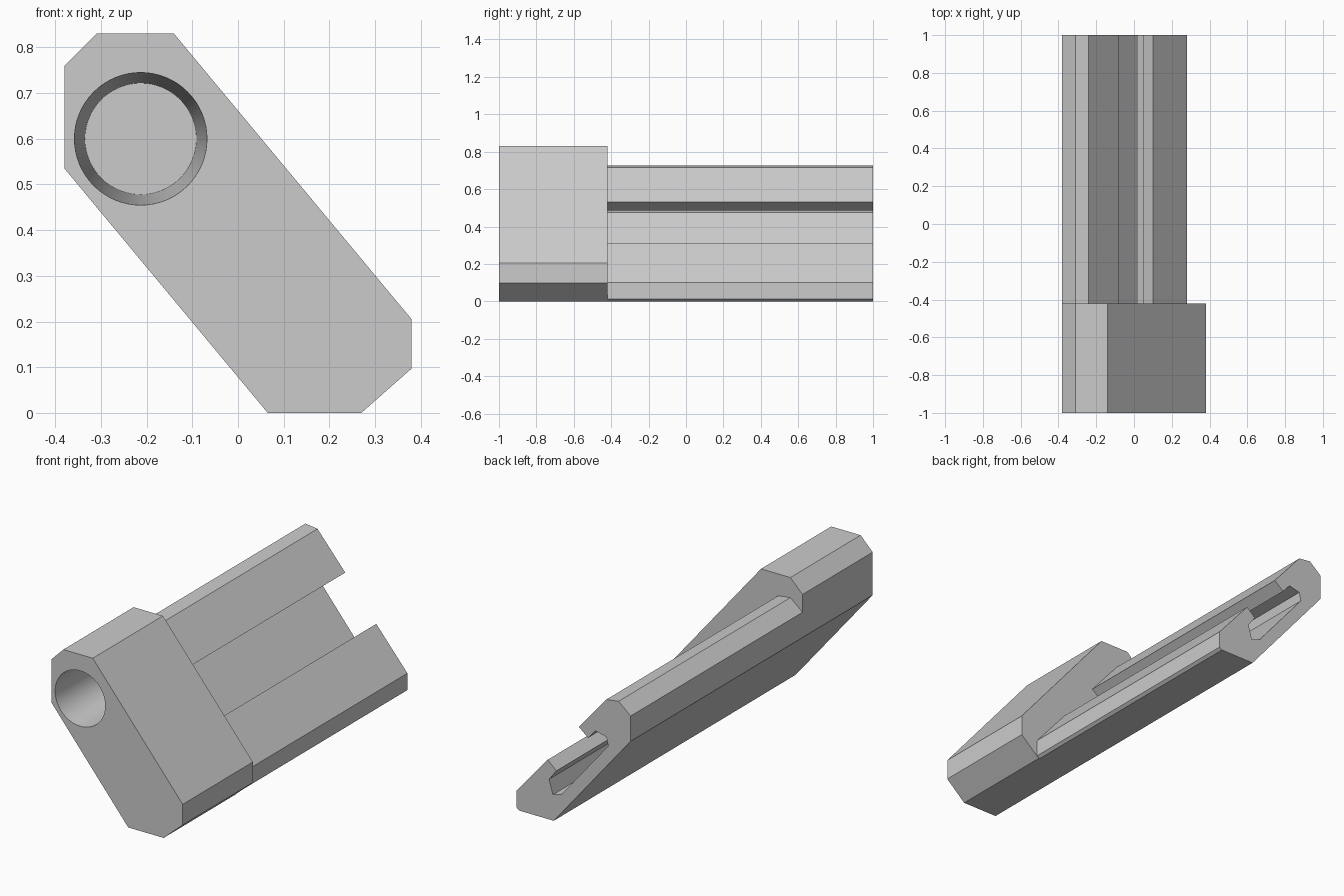
import bpy, bmesh, math

if "Cube" in bpy.data.objects:
    bpy.data.objects.remove(bpy.data.objects["Cube"])


def prism(name, profile, y0, y1):
    """Extrude an (x, z) outline along y."""
    bm = bmesh.new()
    face = bm.faces.new([bm.verts.new((x, y0, z)) for x, z in profile])
    ext = bmesh.ops.extrude_face_region(bm, geom=[face], use_keep_orig=True)
    moved = [v for v in ext["geom"] if isinstance(v, bmesh.types.BMVert)]
    bmesh.ops.translate(bm, verts=moved, vec=(0, y1 - y0, 0))
    bmesh.ops.recalc_face_normals(bm, faces=bm.faces)
    mesh = bpy.data.meshes.new(name)
    bm.to_mesh(mesh)
    bm.free()
    obj = bpy.data.objects.new(name, mesh)
    bpy.context.collection.objects.link(obj)
    return obj


# Front block: slanted eight-sided outline
block = prism("front_block", [
    (-0.31, 0.83), (-0.14, 0.83), (0.38, 0.205), (0.38, 0.097),
    (0.27, 0.0), (0.065, 0.0), (-0.38, 0.535), (-0.38, 0.76)], -1.0, -0.42)

# Tapered blind bore in the front block
depth, lead = 0.5, 0.02
bpy.ops.mesh.primitive_cone_add(
    vertices=64, radius1=0.146, radius2=0.122, depth=depth + lead,
    location=(-0.213, -1.0 + (depth - lead) / 2, 0.6),
    rotation=(-math.pi / 2, 0, 0))
cutter = bpy.context.object
cutter.name = "bore_cutter"
cutter.hide_render = True
bpy.ops.object.select_all(action='DESELECT')
block.select_set(True)
bpy.context.view_layer.objects.active = block
mod = block.modifiers.new("bore", 'BOOLEAN')
mod.operation = 'DIFFERENCE'
mod.solver = 'EXACT'
mod.object = cutter
bpy.ops.object.modifier_apply(modifier=mod.name)
bpy.data.objects.remove(cutter)
bpy.ops.object.shade_smooth_by_angle(angle=math.radians(30))

# Rear rail: thinner outline with an undercut slot open to the upper right
outer_upper = [(-0.38, 0.535), (-0.38, 0.667), (-0.31, 0.725), (-0.24, 0.716)]
slot = [(-0.08, 0.53), (-0.134, 0.487), (-0.176, 0.535), (-0.24, 0.52),
        (-0.25, 0.475), (0.02, 0.15), (0.07, 0.135), (0.092, 0.21),
        (0.05, 0.265), (0.10, 0.31)]
outer_lower = [(0.28, 0.10), (0.28, 0.012), (0.265, 0.0), (0.065, 0.0)]
prism("slotted_rail", outer_upper + slot + outer_lower, -0.42, 1.0)
